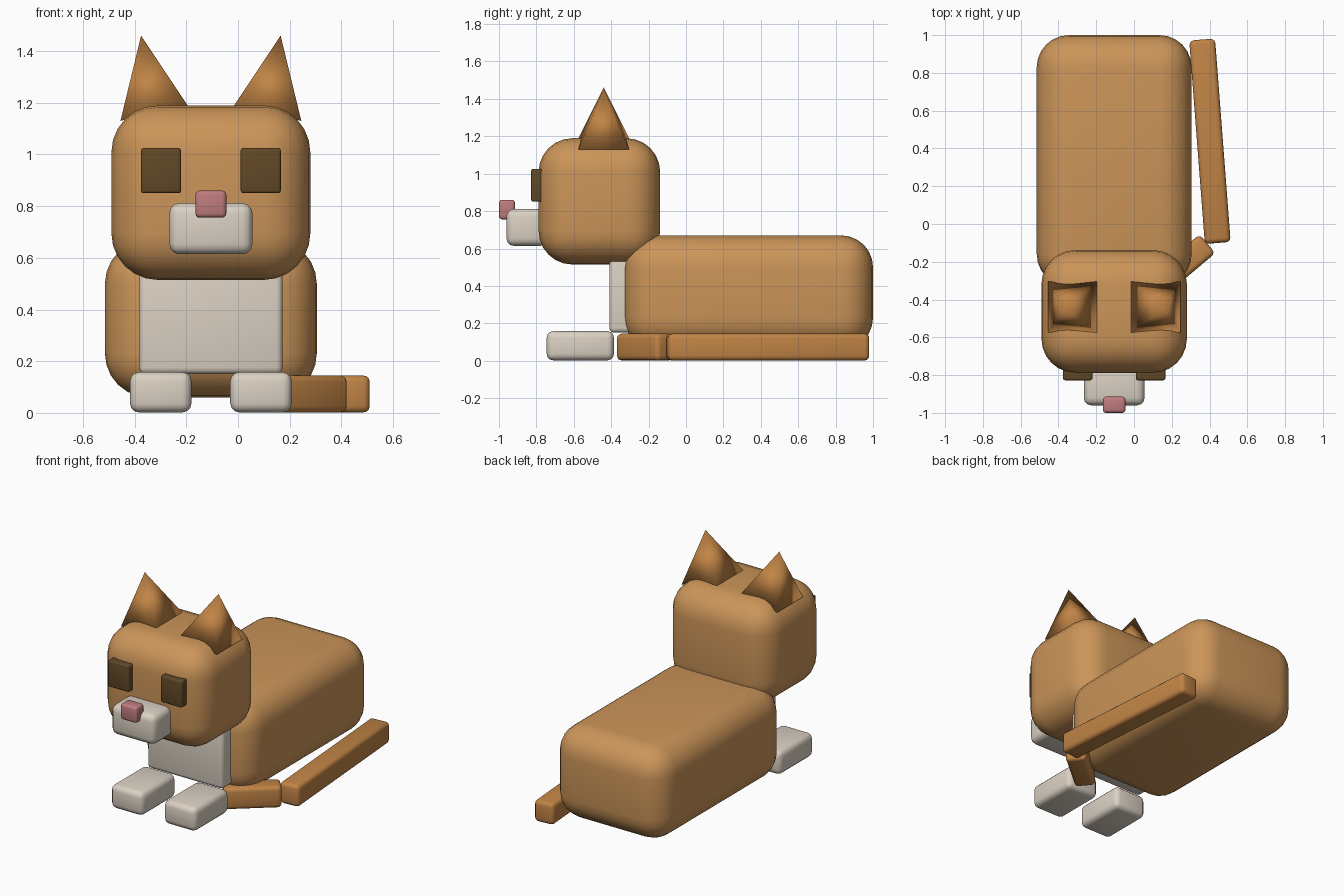
import bpy, bmesh
from math import radians
from mathutils import Matrix, Vector

if "Cube" in bpy.data.objects:
    bpy.data.objects.remove(bpy.data.objects["Cube"])


def material(name, rgb):
    m = bpy.data.materials.new(name)
    m.diffuse_color = (*rgb, 1)
    m.use_nodes = True
    m.node_tree.nodes["Principled BSDF"].inputs["Base Color"].default_value = m.diffuse_color
    return m


FUR = material("fur", (0.60, 0.30, 0.10))
DARK_FUR = material("dark_fur", (0.53, 0.23, 0.06))
WHITE = material("white_fur", (0.71, 0.64, 0.55))
BROWN = material("eye_brown", (0.12, 0.065, 0.02))
PINK = material("nose_pink", (0.52, 0.20, 0.21))

CX = -0.105  # symmetry plane of body and head


def finish(name, bm, mat):
    bmesh.ops.recalc_face_normals(bm, faces=bm.faces)
    mesh = bpy.data.meshes.new(name)
    bm.to_mesh(mesh)
    bm.free()
    mesh.materials.append(mat)
    obj = bpy.data.objects.new(name, mesh)
    bpy.context.collection.objects.link(obj)
    for p in mesh.polygons:
        p.use_smooth = True
    return obj


def rounded_box(name, center, size, radius, mat, angle=0, segments=3):
    bm = bmesh.new()
    bmesh.ops.create_cube(bm, size=1, matrix=Matrix.Diagonal((*size, 1)))
    bmesh.ops.bevel(bm, geom=bm.edges[:], offset=radius, segments=segments,
                    profile=0.5, affect='EDGES')
    obj = finish(name, bm, mat)
    obj.location = center
    obj.rotation_euler.z = radians(angle)
    return obj


def ear(name, side):
    # four-sided cone tilted outwards
    bm = bmesh.new()
    base = [bm.verts.new((CX + side * dx, y, z)) for dx, y, z in
            ((0.35, -0.575, 1.13), (0.09, -0.575, 1.19),
             (0.09, -0.305, 1.19), (0.35, -0.305, 1.13))]
    tip = bm.verts.new((CX + side * 0.27, -0.44, 1.46))
    bm.faces.new(base)
    for i in range(4):
        bm.faces.new((base[i], base[(i + 1) % 4], tip))
    return finish(name, bm, DARK_FUR)


# Body, chest and head
rounded_box("body", (CX, 0.335, 0.365), (0.82, 1.33, 0.61), 0.17, FUR, segments=6)
rounded_box("chest", (CX, -0.31, 0.37), (0.555, 0.20, 0.44), 0.025, WHITE)
rounded_box("head", (CX, -0.463, 0.852), (0.77, 0.65, 0.675), 0.18, FUR, segments=6)

# Face
rounded_box("muzzle", (CX, -0.85, 0.713), (0.322, 0.22, 0.198), 0.04, WHITE)
rounded_box("nose", (CX, -0.957, 0.808), (0.12, 0.086, 0.105), 0.017, PINK)

# Paired parts
for label, side in (("left", -1), ("right", 1)):
    rounded_box(f"{label}_eye", (CX + side * 0.193, -0.795, 0.938),
                (0.155, 0.065, 0.175), 0.01, BROWN)
    rounded_box(f"{label}_paw", (CX + side * 0.194, -0.565, 0.08),
                (0.238, 0.36, 0.156), 0.035, WHITE)
    ear(f"{label}_ear", side)

# Tail lying along the right side, with its end curled to the front
rounded_box("tail_base", (0.402, 0.438, 0.073), (0.137, 1.08, 0.143), 0.025,
            DARK_FUR, angle=4.4)
rounded_box("tail_tip", (0.255, -0.217, 0.073), (0.35, 0.13, 0.143), 0.025,
            DARK_FUR, angle=40)
